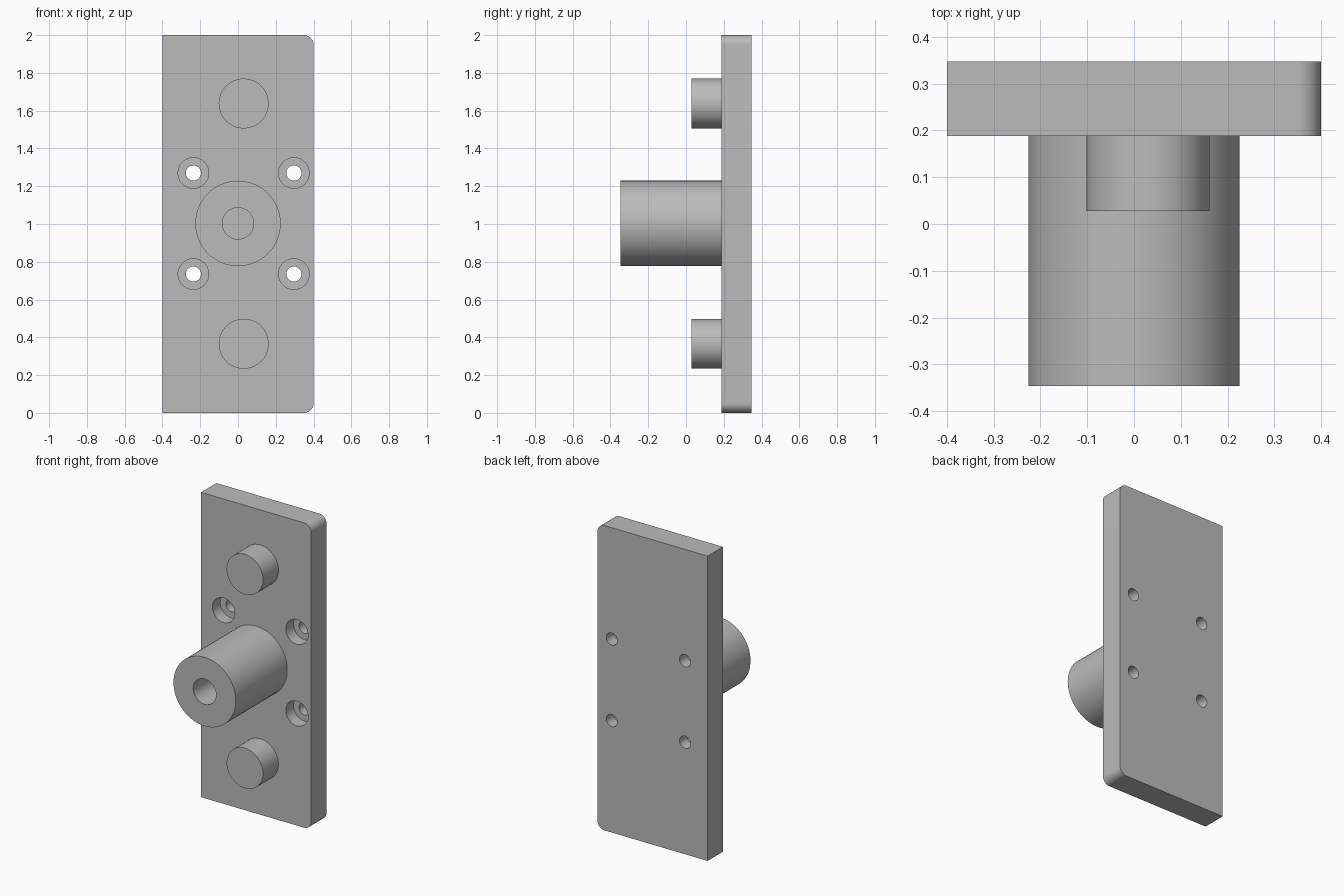
import bpy
import bmesh
import math
from mathutils import Vector

cube = bpy.data.objects.get("Cube")
if cube:
    bpy.data.objects.remove(cube, do_unlink=True)

FRONT, BACK = 0.188, 0.347          # plate faces along y
HALF_W, HEIGHT, CORNER = 0.4, 2.0, 0.052

grey = bpy.data.materials.new("plain grey")
grey.use_nodes = True
grey.diffuse_color = (0.5, 0.5, 0.5, 1)
grey.node_tree.nodes["Principled BSDF"].inputs["Base Color"].default_value = (0.5, 0.5, 0.5, 1)


def finish(name, bm):
    bmesh.ops.recalc_face_normals(bm, faces=bm.faces)
    mesh = bpy.data.meshes.new(name)
    bm.to_mesh(mesh)
    bm.free()
    mesh.materials.append(grey)
    obj = bpy.data.objects.new(name, mesh)
    bpy.context.collection.objects.link(obj)
    return obj


def activate(obj):
    bpy.ops.object.select_all(action='DESELECT')
    obj.select_set(True)
    bpy.context.view_layer.objects.active = obj


def smooth(obj):
    activate(obj)
    bpy.ops.object.shade_smooth_by_angle(angle=math.radians(30))


def turned(name, profile, x, z, steps=64):
    """Revolve (radius, y) points about an axis parallel to y."""
    bm = bmesh.new()
    verts = [bm.verts.new((r, y, 0)) for r, y in profile]
    edges = [bm.edges.new(pair) for pair in zip(verts, verts[1:])]
    bmesh.ops.spin(bm, geom=verts + edges, cent=(0, 0, 0), axis=(0, 1, 0),
                   angle=math.tau, steps=steps, use_merge=False)
    bmesh.ops.remove_doubles(bm, verts=bm.verts, dist=1e-5)
    bmesh.ops.translate(bm, verts=bm.verts, vec=(x, 0, z))
    return finish(name, bm)


# Mounting plate, rounded on the two left corners
outline = [(-HALF_W, HEIGHT), (-HALF_W, 0)]
for cz, start in ((CORNER, -90), (HEIGHT - CORNER, 0)):
    for i in range(13):
        a = math.radians(start + i * 7.5)
        outline.append((HALF_W - CORNER + CORNER * math.cos(a), cz + CORNER * math.sin(a)))
bm = bmesh.new()
face = bm.faces.new([bm.verts.new((x, FRONT, z)) for x, z in outline])
extruded = bmesh.ops.extrude_face_region(bm, geom=[face], use_keep_orig=True)
moved = [v for v in extruded["geom"] if isinstance(v, bmesh.types.BMVert)]
bmesh.ops.translate(bm, verts=moved, vec=Vector((0, BACK - FRONT, 0)))
plate = finish("mounting_plate", bm)

# Four counterbored screw holes
step = FRONT + 0.08
bore = [(0, FRONT - 0.05), (0.081, FRONT - 0.05), (0.081, step),
        (0.04, step), (0.04, BACK + 0.05), (0, BACK + 0.05)]
for x in (-0.236, 0.296):
    for z in (0.735, 1.27):
        cutter = turned("hole_cutter", bore, x, z, 48)
        cutter.hide_render = True
        mod = plate.modifiers.new("screw_hole", 'BOOLEAN')
        mod.operation = 'DIFFERENCE'
        mod.solver = 'EXACT'
        mod.object = cutter
        activate(plate)
        bpy.ops.object.modifier_apply(modifier=mod.name)
        bpy.data.objects.remove(cutter, do_unlink=True)
smooth(plate)

# Central hub with a bore that ends at the plate
smooth(turned("central_hub", [(0.226, FRONT), (0.226, -0.346),
                              (0.083, -0.346), (0.083, FRONT)], 0, 1.003))

# Locating pegs above and below the hub
for name, z in (("upper_peg", 1.638), ("lower_peg", 0.366)):
    smooth(turned(name, [(0.132, FRONT), (0.132, 0.028), (0, 0.028)], 0.03, z))
